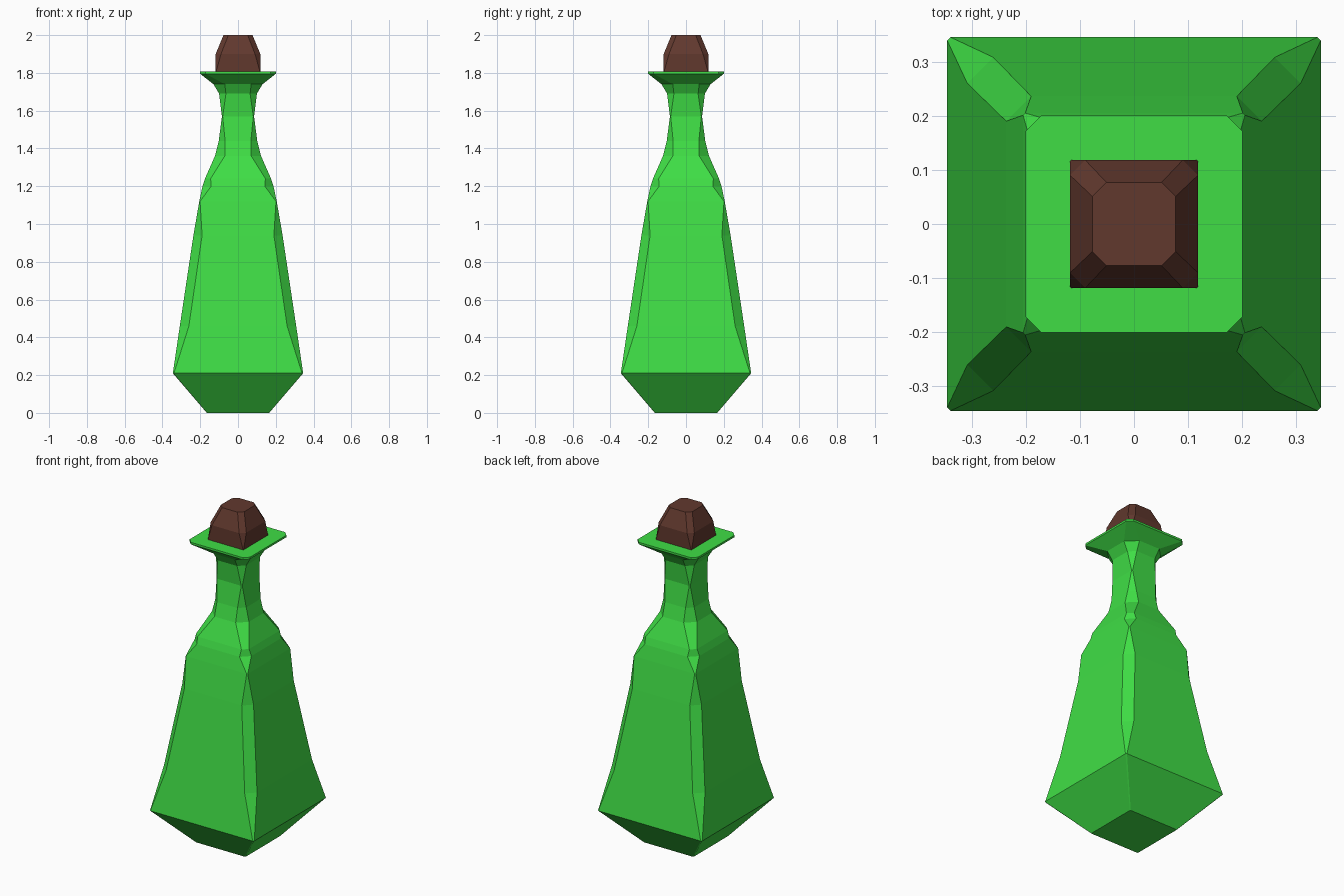
import bpy, bmesh

if "Cube" in bpy.data.objects:
    bpy.data.objects.remove(bpy.data.objects["Cube"])


def material(name, rgb):
    m = bpy.data.materials.new(name)
    m.diffuse_color = (*rgb, 1)
    m.use_nodes = True
    m.node_tree.nodes["Principled BSDF"].inputs["Base Color"].default_value = m.diffuse_color
    return m


def ring(a, c):
    """Square of half width a with corners cut back by c."""
    b = a - c
    return [(a, -b), (a, b), (b, a), (-b, a), (-a, b), (-a, -b), (-b, -a), (b, -a)]


def loft(name, profile, mat):
    """Skin chamfered-square rings given as (z, half width, corner cut)."""
    bm = bmesh.new()
    rings = [[bm.verts.new((x, y, z)) for x, y in ring(a, c)] for z, a, c in profile]
    for lo, hi in zip(rings, rings[1:]):
        for i in range(8):
            j = (i + 1) % 8
            bm.faces.new((lo[i], lo[j], hi[j], hi[i]))
    bm.faces.new(rings[0][::-1])
    bm.faces.new(rings[-1])
    # zero cuts collapse to true sharp corners
    bmesh.ops.remove_doubles(bm, verts=bm.verts, dist=0.0005)
    bmesh.ops.recalc_face_normals(bm, faces=bm.faces)
    me = bpy.data.meshes.new(name)
    bm.to_mesh(me)
    bm.free()
    me.materials.append(mat)
    ob = bpy.data.objects.new(name, me)
    bpy.context.collection.objects.link(ob)
    return ob


green = material("green_glass", (0.05, 0.73, 0.06))
brown = material("brown_cork", (0.12, 0.04, 0.027))

# Bottle: tapered foot, body, shoulder, neck and flared lip
loft("bottle", [
    (0.00, 0.165, 0.004),
    (0.21, 0.345, 0.006),
    (0.46, 0.308, 0.048),
    (0.94, 0.236, 0.046),
    (1.12, 0.205, 0.004),
    (1.20, 0.188, 0.046),
    (1.24, 0.175, 0.030),
    (1.36, 0.122, 0.052),
    (1.44, 0.102, 0.034),
    (1.57, 0.085, 0.004),
    (1.69, 0.100, 0.036),
    (1.74, 0.130, 0.060),
    (1.795, 0.200, 0.028),
    (1.807, 0.200, 0.028),
], green)

# Cork stopper: square base, faceted top
loft("cork", [
    (1.80, 0.118, 0.0),
    (1.90, 0.118, 0.028),
    (2.00, 0.077, 0.026),
], brown)
